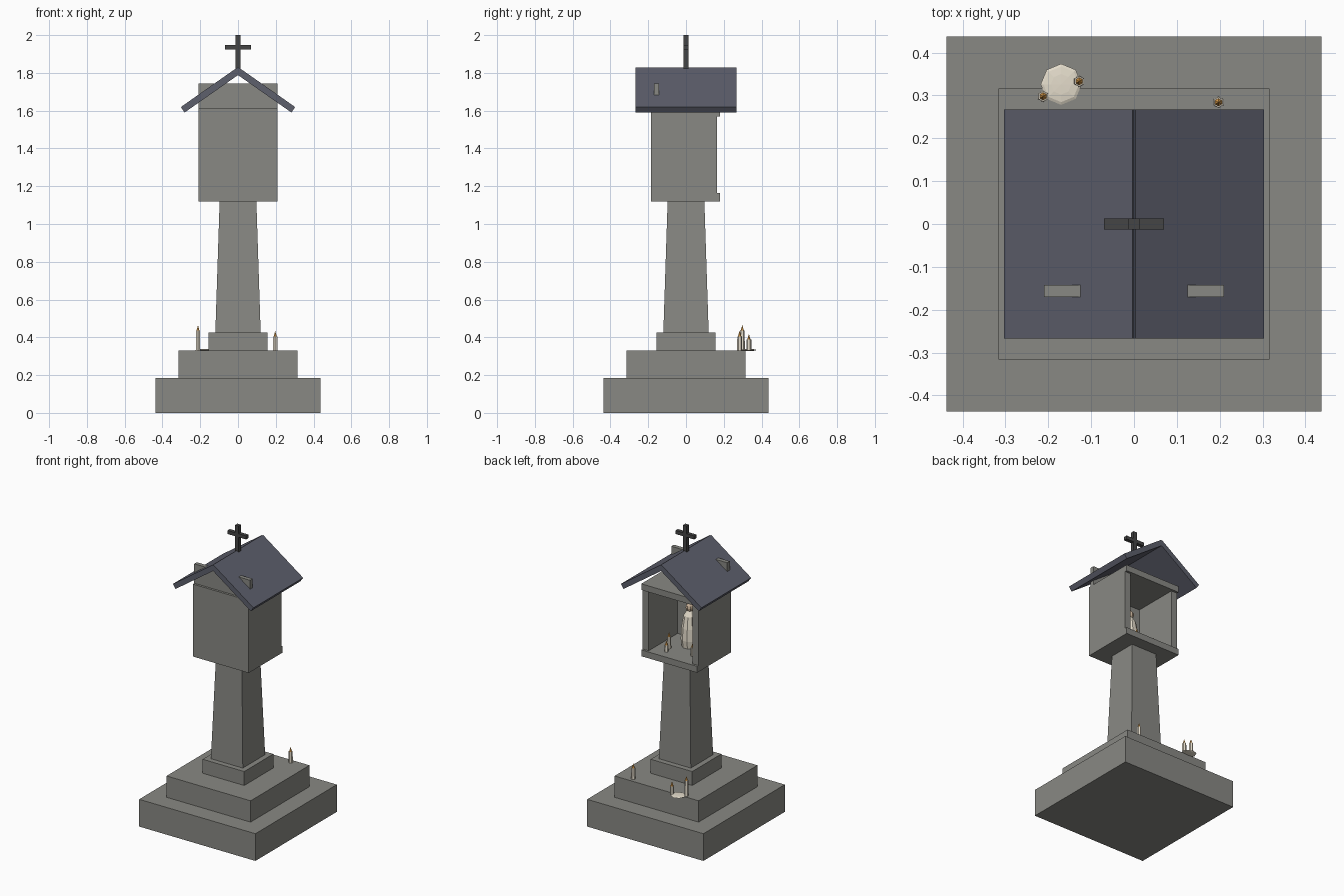
import bpy, bmesh, math
from mathutils import Matrix, Vector

if "Cube" in bpy.data.objects:
    bpy.data.objects.remove(bpy.data.objects["Cube"])


def material(name, rgb):
    m = bpy.data.materials.new(name)
    m.diffuse_color = (*rgb, 1)
    m.use_nodes = True
    m.node_tree.nodes["Principled BSDF"].inputs["Base Color"].default_value = m.diffuse_color
    return m


STONE = material("stone", (0.25, 0.25, 0.23))
SLATE = material("slate", (0.11, 0.115, 0.15))
IRON = material("iron", (0.06, 0.06, 0.06))
WAX = material("wax", (0.78, 0.72, 0.60))
FLAME = material("flame", (0.85, 0.40, 0.08))
SKIN = material("head_tan", (0.55, 0.42, 0.30))


def finish(name, bm, mat):
    bmesh.ops.recalc_face_normals(bm, faces=bm.faces)
    me = bpy.data.meshes.new(name)
    bm.to_mesh(me)
    bm.free()
    me.materials.append(mat)
    ob = bpy.data.objects.new(name, me)
    bpy.context.collection.objects.link(ob)
    return ob


def box(name, x, y, z, mat=STONE, taper=1.0):
    """Box from (min, max) ranges; taper scales the top face."""
    bm = bmesh.new()
    bmesh.ops.create_cube(bm, size=1)
    for v in bm.verts:
        k = taper if v.co.z > 0 else 1.0
        v.co = Vector(((x[0] + x[1]) / 2 + v.co.x * (x[1] - x[0]) * k,
                       (y[0] + y[1]) / 2 + v.co.y * (y[1] - y[0]) * k,
                       (z[0] + z[1]) / 2 + v.co.z * (z[1] - z[0])))
    return finish(name, bm, mat)


def cone(name, loc, r1, r2, h, mat, sides=6):
    bm = bmesh.new()
    bmesh.ops.create_cone(bm, cap_ends=True, segments=sides, radius1=r1, radius2=r2, depth=h,
                          matrix=Matrix.Translation((loc[0], loc[1], loc[2] + h / 2)))
    return finish(name, bm, mat)


def ball(name, loc, scale, mat, seg=8, rings=6):
    bm = bmesh.new()
    bmesh.ops.create_uvsphere(bm, u_segments=seg, v_segments=rings, radius=1,
                              matrix=Matrix.Translation(loc) @ Matrix.Diagonal((*scale, 1)))
    return finish(name, bm, mat)


def lathe(name, loc, profile, mat, sides=10):
    bm = bmesh.new()
    rings = []
    for r, z in profile:
        rings.append([bm.verts.new((loc[0] + r * math.cos(2 * math.pi * i / sides),
                                    loc[1] + r * math.sin(2 * math.pi * i / sides),
                                    loc[2] + z)) for i in range(sides)])
    for a, b in zip(rings, rings[1:]):
        for i in range(sides):
            j = (i + 1) % sides
            bm.faces.new((a[i], a[j], b[j], b[i]))
    bm.faces.new(rings[0])
    bm.faces.new(rings[-1])
    return finish(name, bm, mat)


def sym(h):
    return (-h, h)


# stepped base and tapered shaft
for name, h, z in (("base_step", 0.437, (0, 0.185)), ("middle_step", 0.316, (0.185, 0.33)),
                   ("plinth", 0.156, (0.33, 0.425))):
    box(name, sym(h), sym(h), z)
box("shaft", sym(0.12), sym(0.12), (0.425, 1.12), taper=0.81)

# niche box, open at the back
box("niche_floor", sym(0.21), (-0.185, 0.18), (1.12, 1.163))
box("niche_ceiling", sym(0.21), (-0.185, 0.18), (1.57, 1.612))
box("niche_closed_wall", sym(0.165), (-0.185, -0.145), (1.163, 1.57))
for side, s in (("left", -1), ("right", 1)):
    box(f"niche_wall_{side}", sorted((s * 0.165, s * 0.21)), (-0.185, 0.165), (1.163, 1.57))

# gable plate, its corners pass through the roof
box("gable_plate", sym(0.21), (-0.17, -0.142), (1.612, 1.744))

# roof slabs: tilted boxes meeting at the ridge
pitch = math.radians(35)
for side, s in (("left", -1), ("right", 1)):
    slab = box(f"roof_{side}", sorted((0, s * 0.366)), sym(0.267), (-0.035, 0), SLATE)
    slab.data.transform(Matrix.Translation((s * 0.003, 0, 1.829)) @ Matrix.Rotation(s * pitch, 4, 'Y'))

# cross on the ridge
box("cross_post", sym(0.013), sym(0.013), (1.81, 2.0), IRON)
box("cross_arm", sym(0.07), sym(0.0125), (1.924, 1.948), IRON)

# statue in the niche
lathe("statue_body", (0, -0.04, 1.163),
      ((0.05, 0), (0.056, 0.05), (0.052, 0.13), (0.038, 0.21), (0.016, 0.245)), WAX)
ball("statue_head", (0, -0.04, 1.425), (0.026, 0.026, 0.03), SKIN)

# candles: x, y, floor height, wax height
candles = ((-0.212, 0.298, 0.33, 0.105), (-0.128, 0.333, 0.33, 0.058), (0.197, 0.284, 0.33, 0.075),
           (0.085, 0.06, 1.163, 0.08), (0.07, 0.11, 1.163, 0.045), (-0.1, 0.07, 1.163, 0.06))
for i, (x, y, z, h) in enumerate(candles, 1):
    cone(f"candle_{i}", (x, y, z), 0.0135, 0.0125, h, WAX)
    cone(f"candle_flame_{i}", (x, y, z + h), 0.009, 0, 0.03, FLAME)

# wax puddle on the step
ball("wax_puddle", (-0.17, 0.326, 0.333), (0.048, 0.048, 0.006), WAX)
